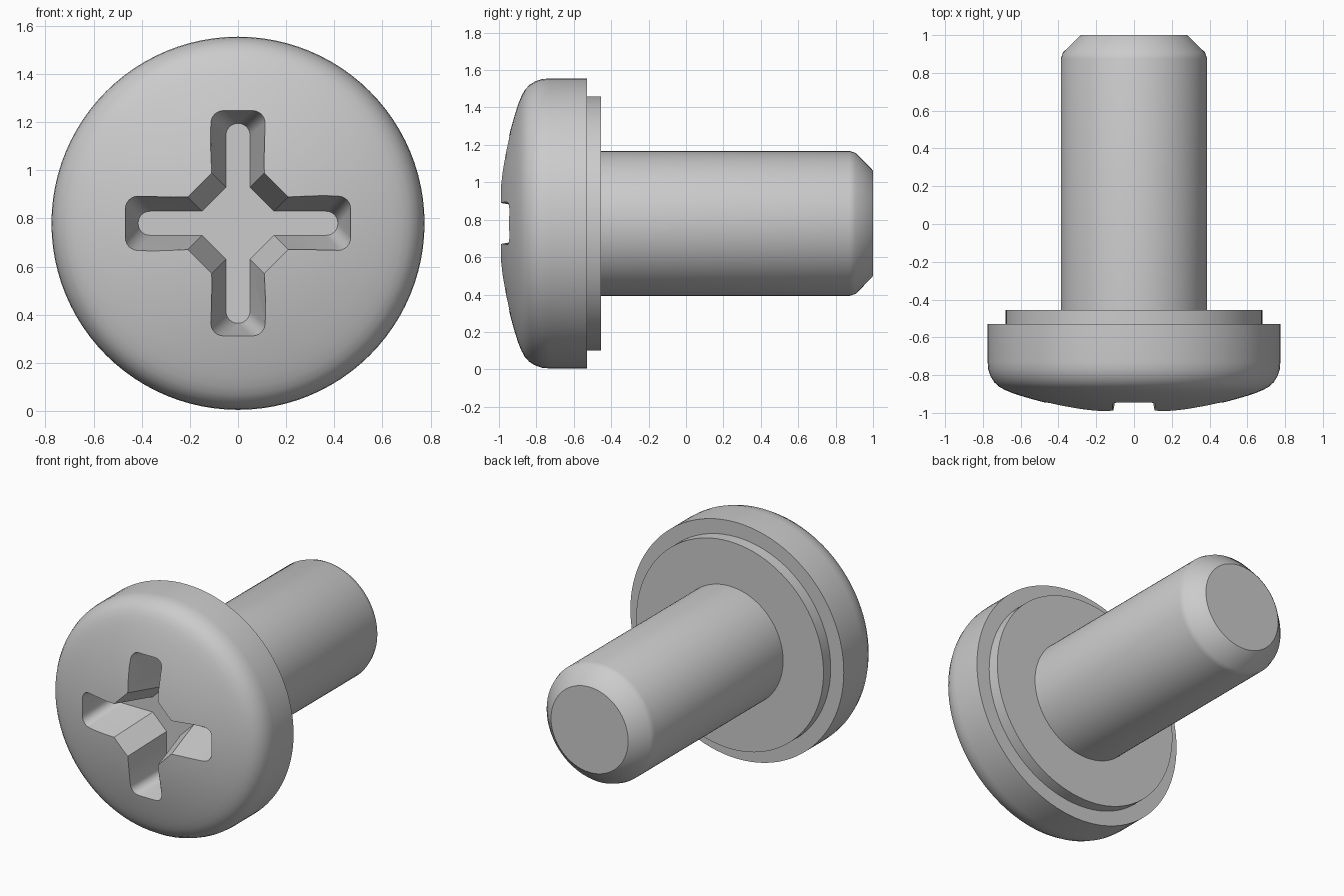
import bpy, bmesh, math

if "Cube" in bpy.data.objects:
    bpy.data.objects.remove(bpy.data.objects["Cube"])

CZ = 0.78      # height of the screw axis
R = 0.775      # head radius
SEG = 96


def make_object(name, bm):
    bmesh.ops.recalc_face_normals(bm, faces=bm.faces[:])
    mesh = bpy.data.meshes.new(name)
    bm.to_mesh(mesh)
    bm.free()
    obj = bpy.data.objects.new(name, mesh)
    bpy.context.collection.objects.link(obj)
    return obj


def lathe(name, profile):
    """Spin (radius, y) points around the screw axis."""
    bm = bmesh.new()
    verts = [bm.verts.new((r, y, CZ)) for r, y in profile]
    edges = [bm.edges.new(p) for p in zip(verts, verts[1:])]
    bmesh.ops.spin(bm, geom=verts + edges, cent=(0, 0, CZ), axis=(0, 1, 0),
                   angle=math.tau, steps=SEG, use_duplicate=False)
    bmesh.ops.remove_doubles(bm, verts=bm.verts[:], dist=1e-4)
    return make_object(name, bm)


def cross_outline(length, w_end, w_in, x_in, r):
    """Four rounded arms joined by diagonal inner corners."""
    half = [(x_in, w_in)]
    for i in range(7):
        a = math.pi / 2 * (1 - i / 6)
        half.append((length - r + r * math.cos(a), w_end - r + r * math.sin(a)))
    arm = half + [(x, -z) for x, z in reversed(half)]
    pts = []
    for k in range(4):
        c, s = round(math.cos(k * math.pi / 2)), -round(math.sin(k * math.pi / 2))
        pts += [(c * x - s * z, s * x + c * z) for x, z in arm]
    return pts


# Domed head, underside collar and chamfered shank as one turned profile
dome = [(r, -1.003 + 0.26 * r * r) for r in (0, 0.1, 0.2, 0.3, 0.4, 0.5, 0.58, 0.64)]
fillet = [(0.68, -0.88), (0.712, -0.863), (0.74, -0.838), (0.76, -0.805),
          (0.772, -0.768), (R, -0.73)]
shank = [(R, -0.53), (0.68, -0.53), (0.68, -0.455), (0.387, -0.455),
         (0.387, 0.875), (0.377, 0.907), (0.29, 0.993), (0.28, 1.0), (0, 1.0)]
screw = lathe("screw", dome + fillet + shank)

# Tapered cross recess, lofted from floor outline to an extended mouth
floor = cross_outline(0.415, 0.05, 0.05, 0.15, 0.049)
mouth = cross_outline(0.473, 0.116, 0.106, 0.205, 0.05)
FLOOR_Y, MOUTH_Y, OUT_Y = -0.67, -0.97, -1.1
t = (OUT_Y - FLOOR_Y) / (MOUTH_Y - FLOOR_Y)
outer = [(a + (c - a) * t, b + (d - b) * t) for (a, b), (c, d) in zip(floor, mouth)]
bm = bmesh.new()
rings = [[bm.verts.new((x, y, CZ + z)) for x, z in pts]
         for pts, y in ((floor, FLOOR_Y), (outer, OUT_Y))]
n = len(floor)
for i in range(n):
    j = (i + 1) % n
    bm.faces.new((rings[0][i], rings[0][j], rings[1][j], rings[1][i]))
for ring in rings:
    bm.faces.new(ring)
cutter = make_object("recess_cutter", bm)
cutter.hide_render = True

# Cut the recess
bpy.context.view_layer.objects.active = screw
screw.select_set(True)
mod = screw.modifiers.new("recess", 'BOOLEAN')
mod.operation = 'DIFFERENCE'
mod.solver = 'EXACT'
mod.object = cutter
bpy.ops.object.modifier_apply(modifier=mod.name)
bpy.data.objects.remove(cutter)
bpy.ops.object.shade_smooth_by_angle(angle=math.radians(35))
